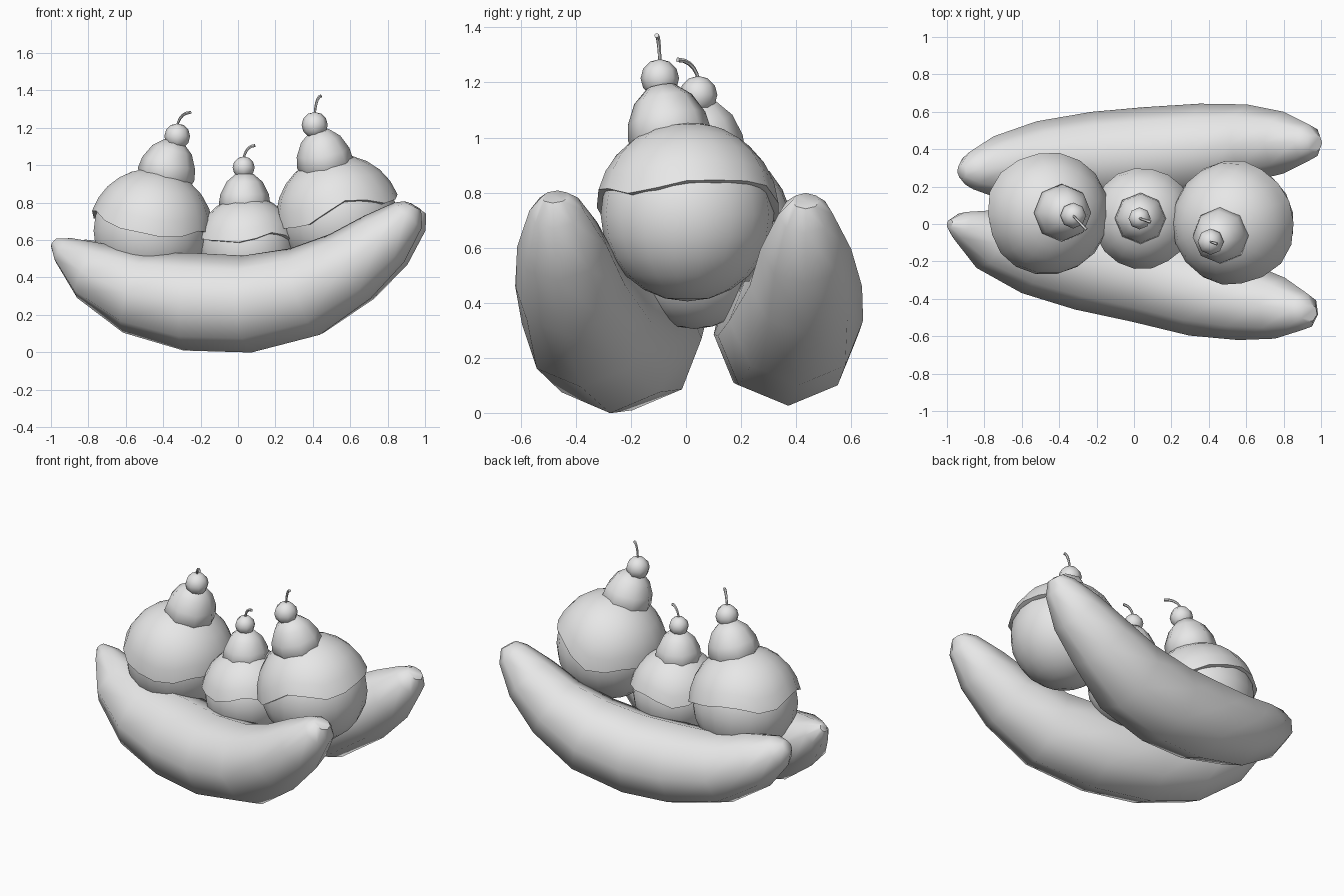
import bpy, bmesh, math
from math import sin, cos, pi, radians
from mathutils import Vector, Euler

cube = bpy.data.objects.get("Cube")
if cube:
    bpy.data.objects.remove(cube, do_unlink=True)

grey = bpy.data.materials.new("plain_grey")
grey.use_nodes = True
grey.diffuse_color = (0.8, 0.8, 0.8, 1)
grey.node_tree.nodes["Principled BSDF"].inputs["Base Color"].default_value = (0.8, 0.8, 0.8, 1)


def finish(name, bm, loc=(0, 0, 0), rot=(0, 0, 0)):
    """Turn a bmesh into a smooth shaded object."""
    bmesh.ops.recalc_face_normals(bm, faces=bm.faces)
    mesh = bpy.data.meshes.new(name)
    bm.to_mesh(mesh)
    bm.free()
    mesh.materials.append(grey)
    ob = bpy.data.objects.new(name, mesh)
    ob.location = loc
    ob.rotation_euler = Euler([radians(a) for a in rot])
    bpy.context.collection.objects.link(ob)
    bpy.ops.object.select_all(action='DESELECT')
    ob.select_set(True)
    bpy.context.view_layer.objects.active = ob
    bpy.ops.object.shade_smooth_by_angle(angle=radians(52))
    return ob


def skin(bm, rings, close=True):
    """Bridge rings of points with quads and cap both ends."""
    rows = [[bm.verts.new(p) for p in ring] for ring in rings]
    n = len(rows[0])
    for a, b in zip(rows, rows[1:]):
        for i in range(n):
            j = (i + 1) % n
            bm.faces.new((a[i], a[j], b[j], b[i]))
    if close:
        bm.faces.new(rows[0])
        bm.faces.new(rows[-1])


def tube(name, stations, sides):
    """Tapered tube through (x, y, z, radius) stations."""
    pts = [Vector(s[:3]) for s in stations]
    rings = []
    for i, p in enumerate(pts):
        t = (pts[min(i + 1, len(pts) - 1)] - pts[max(i - 1, 0)]).normalized()
        side = t.cross(Vector((0, 0, 1))).normalized()
        up = side.cross(t)
        r = stations[i][3]
        rings.append([p + r * (cos(2 * pi * k / sides) * side + sin(2 * pi * k / sides) * up)
                      for k in range(sides)])
    bm = bmesh.new()
    skin(bm, rings)
    return finish(name, bm)


def ball(name, loc, r, segs, rings):
    bm = bmesh.new()
    bmesh.ops.create_uvsphere(bm, u_segments=segs, v_segments=rings, radius=r)
    return finish(name, bm, loc)


def sauce_cap(name, loc, r, inner, rim, rot, phase):
    """Thick dome with a wavy rim that overhangs the scoop."""
    n, rows = 18, 6
    rings = []
    for k in range(rows + 2):
        f = max(0.04, min(k / rows, 1))
        rad = inner if k > rows else r
        ring = []
        for i in range(n):
            a = 2 * pi * i / n
            wave = 5 * sin(3 * a + phase) + 2.5 * sin(5 * a + 2 * phase)
            p = radians(rim + wave) * f
            ring.append(Vector((sin(p) * cos(a), sin(p) * sin(a), cos(p))) * rad)
        rings.append(ring)
    bm = bmesh.new()
    skin(bm, rings)
    return finish(name, bm, loc, rot)


def cream(name, loc, s, rot):
    """Eight sided whipped dollop."""
    profile = [(0.85, -0.3), (1, 0), (0.94, 0.4), (0.7, 0.88), (0.35, 1.18)]
    rings = [[Vector((s * q * cos(pi * i / 4), s * q * sin(pi * i / 4), s * h)) for i in range(8)]
             for q, h in profile]
    bm = bmesh.new()
    skin(bm, rings)
    return finish(name, bm, loc, rot)


def cherry(name, loc, r, bend):
    """Cherry with a curved stem leaning along bend."""
    ball(name, loc, r, 8, 6)
    x, y, z = loc
    path = []
    for k in range(6):
        f = k / 5
        lean = f * f * 0.7 + f * 0.3
        path.append((x + bend[0] * lean, y + bend[1] * lean,
                     z + r * 0.8 + bend[2] * sin(f * pi / 2), 0.006 + 0.003 * f))
    tube(name + "_stem", path, 6)


# Bananas
tube("front_banana", [
    (-0.985, 0.0, 0.59, 0.025), (-0.93, -0.01, 0.545, 0.08), (-0.785, -0.08, 0.435, 0.165),
    (-0.55, -0.15, 0.32, 0.225), (-0.265, -0.2, 0.27, 0.262), (0.05, -0.27, 0.258, 0.26),
    (0.36, -0.36, 0.325, 0.245), (0.6, -0.42, 0.46, 0.205), (0.78, -0.45, 0.605, 0.165),
    (0.91, -0.47, 0.735, 0.1), (0.935, -0.475, 0.785, 0.05)], 8)
tube("back_banana", [
    (-0.92, 0.28, 0.56, 0.04), (-0.87, 0.285, 0.52, 0.1), (-0.73, 0.3, 0.43, 0.17),
    (-0.5, 0.33, 0.33, 0.22), (-0.21, 0.35, 0.285, 0.25), (0.07, 0.37, 0.28, 0.255),
    (0.38, 0.4, 0.335, 0.245), (0.62, 0.435, 0.46, 0.205), (0.8, 0.435, 0.595, 0.165),
    (0.93, 0.435, 0.72, 0.1), (0.965, 0.435, 0.77, 0.05)], 8)

# Scoops: name, centre, ball radius, cap radius, rim angle, cap tilt, phase
for name, loc, r, cap, rim, rot, phase in [
        ("left", (-0.465, 0.06, 0.65), 0.312, 0.333, 85, (6, 10, 0), 0.4),
        ("middle", (0.05, 0.03, 0.56), 0.255, 0.275, 80, (0, 0, 0), 1.5),
        ("right", (0.54, 0.005, 0.72), 0.315, 0.337, 84, (0, -16, 0), 2.6)]:
    ball(name + "_scoop", loc, r, 18, 12)
    sauce_cap(name + "_sauce", loc, cap, r - 0.01, rim, rot, phase)

# Whipped cream
cream("left_cream", (-0.385, 0.06, 0.95), 0.155, (0, 14, 0))
cream("middle_cream", (0.035, 0.03, 0.79), 0.138, (0, 0, 0))
cream("right_cream", (0.465, -0.06, 1.01), 0.152, (10, -10, 0))

# Cherries
cherry("left_cherry", (-0.325, 0.045, 1.155), 0.069, (0.07, -0.075, 0.072))
cherry("middle_cherry", (0.03, 0.03, 0.988), 0.059, (0.06, -0.02, 0.07))
cherry("right_cherry", (0.41, -0.095, 1.215), 0.07, (0.035, -0.012, 0.1))
